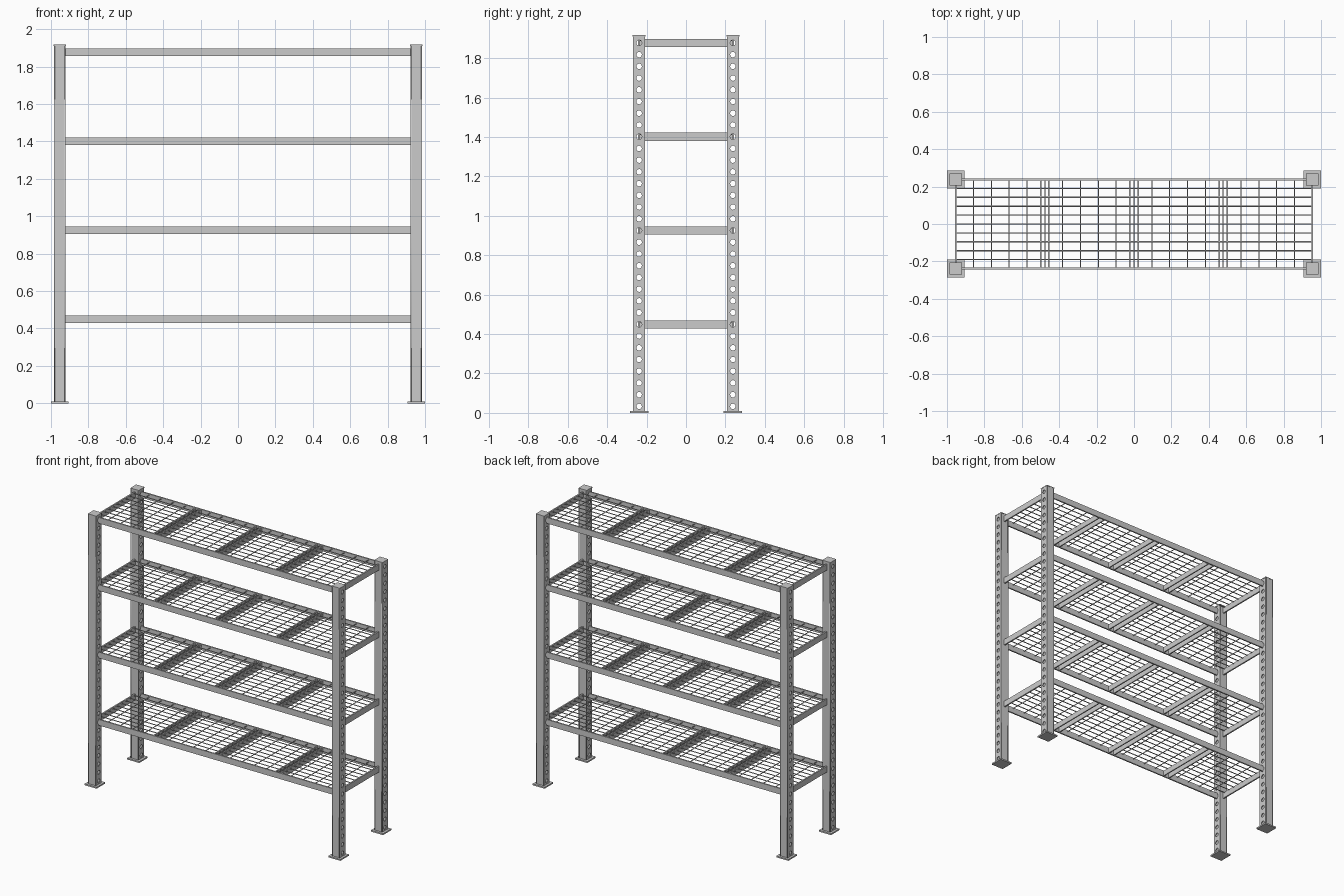
import bpy, bmesh, math
from mathutils import Matrix, Vector

if "Cube" in bpy.data.objects:
    bpy.data.objects.remove(bpy.data.objects["Cube"])

PX, PY = 0.953, 0.238          # post centres
W, T, H = 0.062, 0.005, 1.917  # post width, wall, height
LEVELS = [0.449, 0.925, 1.401, 1.877]
BEAM_H, BEAM_T = 0.042, 0.010
SX, SY = PX / 10, PY / 5       # wire spacing


def box(bm, centre, size):
    bmesh.ops.create_cube(bm, size=1, matrix=Matrix.Translation(centre) @ Matrix.Diagonal((*size, 1)))


def rod(bm, a, b, r):
    a, b = Vector(a), Vector(b)
    d = b - a
    m = Matrix.Translation((a + b) / 2) @ d.to_track_quat('Z', 'Y').to_matrix().to_4x4()
    bmesh.ops.create_cone(bm, cap_ends=True, segments=6, radius1=r, radius2=r, depth=d.length, matrix=m)


def finish(bm, name):
    me = bpy.data.meshes.new(name)
    bm.to_mesh(me)
    bm.free()
    ob = bpy.data.objects.new(name, me)
    bpy.context.collection.objects.link(ob)
    return ob


def perforated_wall():
    """Upright strip with a column of round holes, standing in the YZ plane."""
    cu = bpy.data.curves.new("perforated_profile", 'CURVE')
    cu.dimensions, cu.fill_mode, cu.extrude = '2D', 'BOTH', T / 2
    loops = [[(-W / 2, 0.008), (W / 2, 0.008), (W / 2, H - 0.004), (-W / 2, H - 0.004)]]
    for i in range(32):
        z = 0.033 + 0.0595 * i
        loops.append([(0.014 * math.cos(k * math.tau / 16), z + 0.014 * math.sin(k * math.tau / 16))
                      for k in range(16)])
    for pts in loops:
        sp = cu.splines.new('POLY')
        sp.points.add(len(pts) - 1)
        for p, (x, y) in zip(sp.points, pts):
            p.co = (x, y, 0, 1)
        sp.use_cyclic_u = True
    ob = bpy.data.objects.new("perforated_profile", cu)
    bpy.context.collection.objects.link(ob)
    dg = bpy.context.evaluated_depsgraph_get()
    me = bpy.data.meshes.new_from_object(ob.evaluated_get(dg))
    bpy.data.objects.remove(ob)
    me.transform(Matrix(((0, 0, 1, 0), (1, 0, 0, 0), (0, 1, 0, 0), (0, 0, 0, 1))))
    return me


# Posts: hollow square tubes, holes on the two x-facing walls, cap and foot
wall = perforated_wall()
bm = bmesh.new()
for s in (-1, 1):
    before = set(bm.verts)
    bm.from_mesh(wall)
    new = [v for v in bm.verts if v not in before]
    bmesh.ops.translate(bm, verts=new, vec=(s * (W - T) / 2, 0, 0))
    box(bm, (0, s * (W - T) / 2, H / 2 + 0.002), (W - 2 * T, T, H - 0.012))
box(bm, (0, 0, H - 0.003), (W + 0.003, W + 0.003, 0.006))
box(bm, (0, 0, 0.005), (0.094, 0.094, 0.010))
post = finish(bm, "post_front_left")
post.location = (-PX, -PY, 0)
for name, x, y in (("post_front_right", PX, -PY), ("post_back_left", -PX, PY), ("post_back_right", PX, PY)):
    p = bpy.data.objects.new(name, post.data)
    p.location = (x, y, 0)
    bpy.context.collection.objects.link(p)
bpy.data.meshes.remove(wall)

# Shelf frame: long beams, end beams and paired cross plates
bm = bmesh.new()
for s in (-1, 1):
    box(bm, (0, s * PY, 0), (2 * (PX - W / 2 + T), BEAM_T, BEAM_H))
    box(bm, (s * PX, 0, 0), (BEAM_T, 2 * (PY - W / 2), BEAM_H))
    for x in (-PX / 2, 0, PX / 2):
        box(bm, (x + s * 0.022, 0, -0.002), (0.008, 2 * PY - BEAM_T, BEAM_H - 0.004))
frame = finish(bm, "shelf_frame_1")

# Wire mesh deck
bm = bmesh.new()
zw = BEAM_H / 2 - 0.004
for i in range(-9, 10):
    rod(bm, (i * SX, -PY, zw - 0.004), (i * SX, PY, zw - 0.004), 0.003)
for j in range(-4, 5):
    rod(bm, (-PX, j * SY, zw), (PX, j * SY, zw), 0.0035)
mesh = finish(bm, "shelf_wire_deck_1")

# Repeat at every level
for n, z in enumerate(LEVELS, 1):
    for src, label in ((frame, "shelf_frame"), (mesh, "shelf_wire_deck")):
        ob = src
        if n > 1:
            ob = bpy.data.objects.new(f"{label}_{n}", src.data)
            bpy.context.collection.objects.link(ob)
        ob.location.z = z
